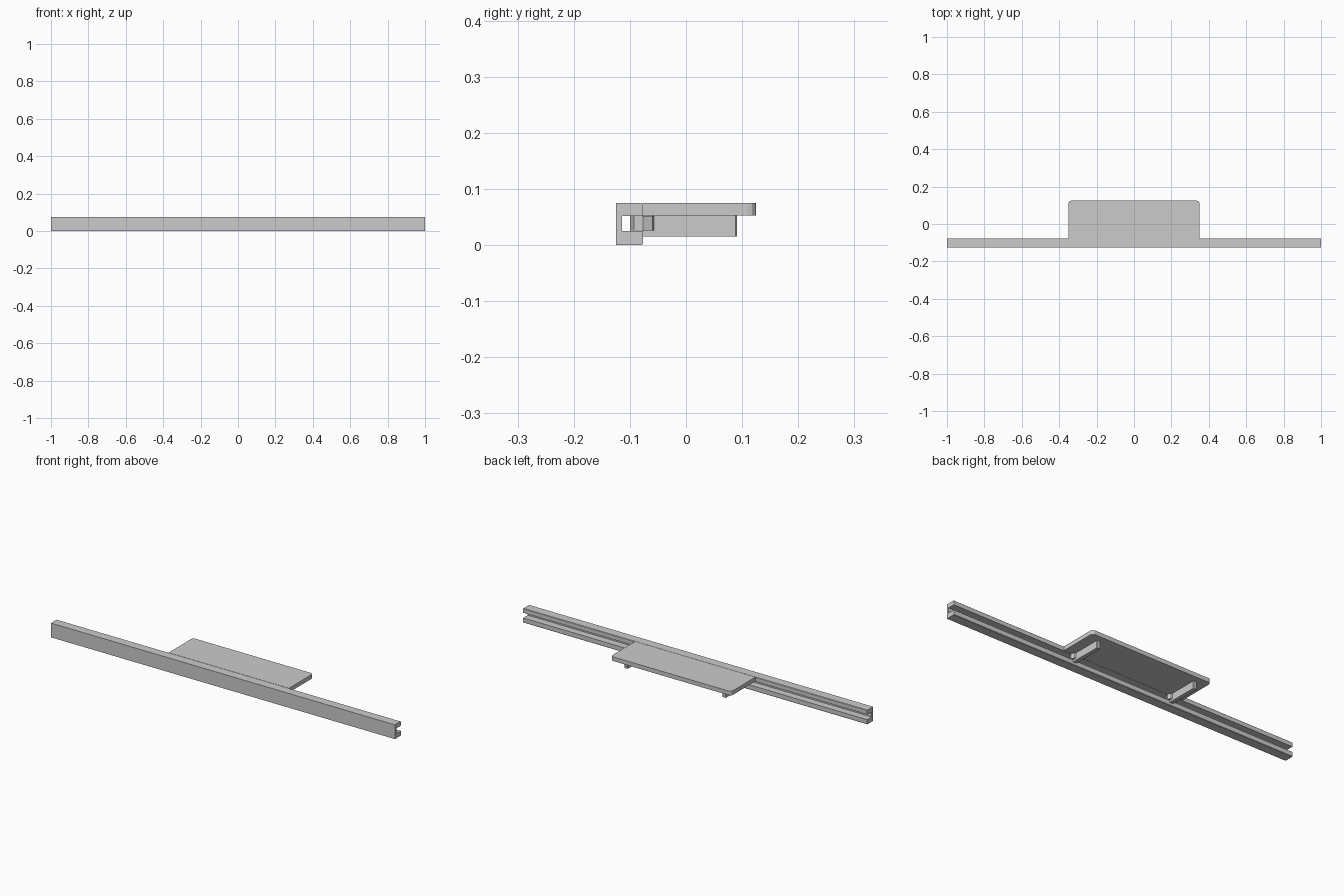
import bpy, bmesh, math
from mathutils import Vector

if "Cube" in bpy.data.objects:
    bpy.data.objects.remove(bpy.data.objects["Cube"])


def prism(name, pts, direction):
    """Extrude a closed 3D polygon along a direction."""
    bm = bmesh.new()
    face = bm.faces.new([bm.verts.new(p) for p in pts])
    ext = bmesh.ops.extrude_face_region(bm, geom=[face])
    verts = [g for g in ext["geom"] if isinstance(g, bmesh.types.BMVert)]
    bmesh.ops.translate(bm, verts=verts, vec=Vector(direction))
    bmesh.ops.recalc_face_normals(bm, faces=bm.faces)
    mesh = bpy.data.meshes.new(name)
    bm.to_mesh(mesh)
    bm.free()
    obj = bpy.data.objects.new(name, mesh)
    bpy.context.collection.objects.link(obj)
    return obj


# Wall rail: channel profile (y, z) open to the back, with softened lips
front, back, slot = -0.125, -0.0765, -0.114
c = 0.002
rail = [(front, 0), (back - c, 0), (back, c), (back, 0.025), (slot, 0.025),
        (slot, 0.052), (back, 0.052), (back, 0.075 - c), (back - c, 0.075), (front, 0.075)]
prism("rail", [(-1, y, z) for y, z in rail], (2, 0, 0))

# Shelf plate with rounded rear corners
r, hx, rear = 0.015, 0.35, 0.125
outline = [(-hx, back), (hx, back)]
for cx, start in ((hx - r, 0), (-hx + r, 90)):
    for i in range(4):
        a = math.radians(start + i * 30)
        outline.append((cx + r * math.cos(a), rear - r + r * math.sin(a)))
prism("shelf", [(x, y, 0.053) for x, y in outline], (0, 0, 0.022))

# Support arms under the shelf, each with an eight-sided peg sitting in the slot
for side, x in (("left", -0.285), ("right", 0.285)):
    w, y0, y1, b = 0.01, back, 0.091, 0.003
    arm = [(x - w, y0), (x + w, y0), (x + w, y1 - b), (x + w - b, y1),
           (x - w + b, y1), (x - w, y1 - b)]
    prism(side + "_arm", [(px, py, 0.015) for px, py in arm], (0, 0, 0.038))
    peg = [(x + 0.0235 * math.cos(i * math.pi / 4),
            back + 0.0235 * math.sin(i * math.pi / 4)) for i in range(8)]
    prism(side + "_peg", [(px, py, 0.026) for px, py in peg], (0, 0, 0.026))
